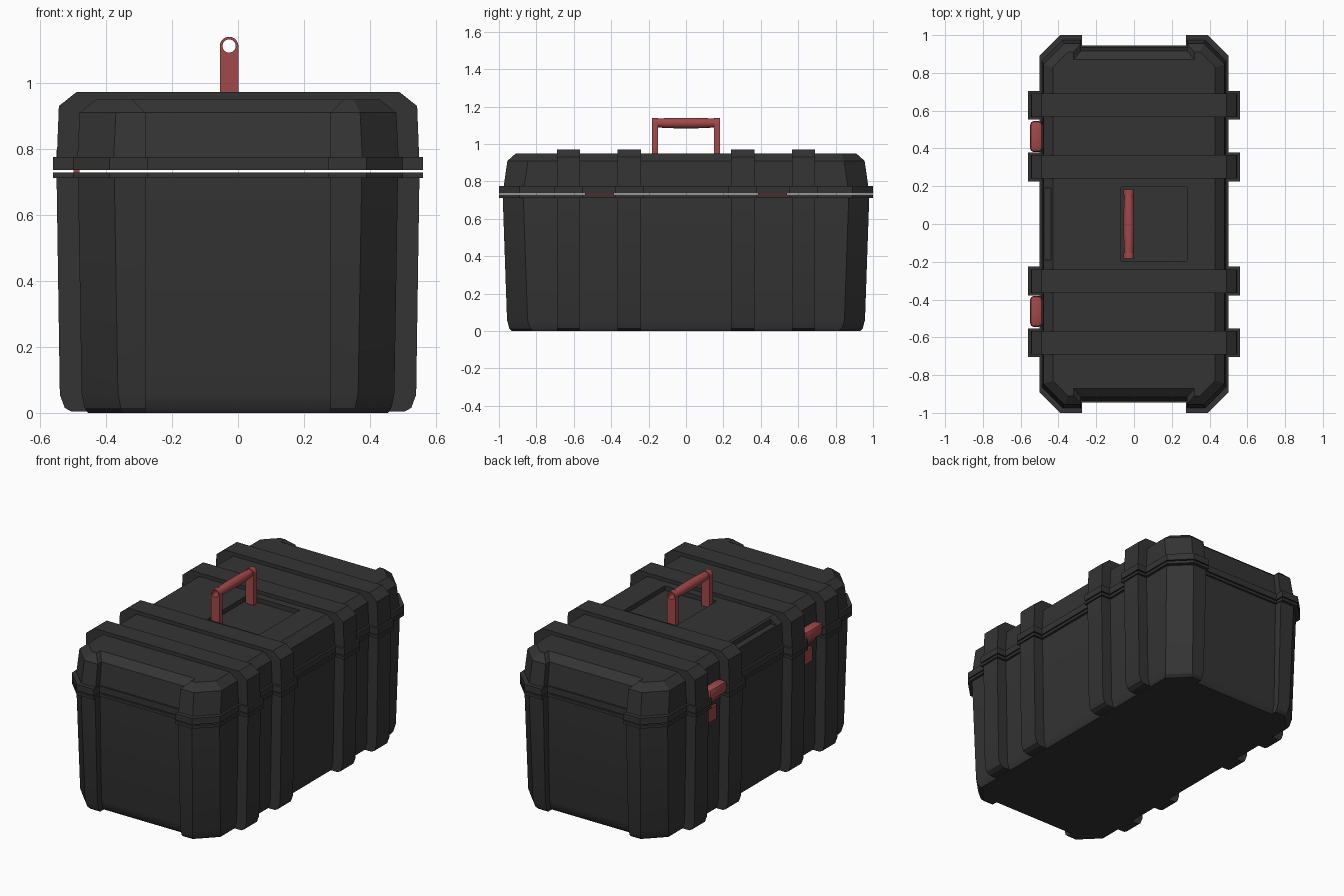
import bpy, bmesh, math

if "Cube" in bpy.data.objects:
    bpy.data.objects.remove(bpy.data.objects["Cube"])


def material(name, rgb):
    m = bpy.data.materials.new(name)
    m.diffuse_color = (*rgb, 1)
    m.use_nodes = True
    m.node_tree.nodes["Principled BSDF"].inputs["Base Color"].default_value = m.diffuse_color
    return m


BLACK = material("black_plastic", (0.034, 0.034, 0.034))
RED = material("red_plastic", (0.36, 0.065, 0.065))


def finish(name, bm, mat):
    bmesh.ops.recalc_face_normals(bm, faces=bm.faces[:])
    me = bpy.data.meshes.new(name)
    bm.to_mesh(me)
    bm.free()
    me.materials.append(mat)
    ob = bpy.data.objects.new(name, me)
    bpy.context.collection.objects.link(ob)
    return ob


def loft(name, rings, mat=BLACK):
    """Skin a stack of equal-length rings and cap both ends."""
    bm = bmesh.new()
    vs = [[bm.verts.new(p) for p in r] for r in rings]
    n = len(rings[0])
    for a, b in zip(vs, vs[1:]):
        for i in range(n):
            j = (i + 1) % n
            bm.faces.new((a[i], a[j], b[j], b[i]))
    bm.faces.new(vs[0])
    bm.faces.new(vs[-1])
    return finish(name, bm, mat)


def outline(z, w, l, m, ix, c=0.11):
    """Case plan: chamfered corner blocks with a recessed middle on both ends."""
    q = [(w, l - c), (w - c, l), (ix, l), (ix, m)]
    pts = q + [(-x, y) for x, y in q[::-1]]
    pts += [(-x, -y) for x, y in pts]
    return [(x, y, z) for x, y in pts]


def slab(name, half, y0, y1):
    """Extrude along y a profile given as its right half (x, z)."""
    prof = half + [(-x, z) for x, z in half[::-1]]
    return loft(name, [[(x, y, z) for x, z in prof] for y in (y0, y1)])


def box(name, lo, hi, mat, bevel=0):
    bm = bmesh.new()
    bmesh.ops.create_cube(bm, size=1)
    for v in bm.verts:
        v.co = [(a + b) / 2 + t * (b - a) for a, b, t in zip(lo, hi, v.co)]
    if bevel:
        bmesh.ops.bevel(bm, geom=bm.edges[:], offset=bevel, segments=2,
                        profile=0.5, affect='EDGES')
    return finish(name, bm, mat)


def cut(ob, lo, hi):
    cutter = box("cutter", lo, hi, BLACK)
    cutter.hide_render = True
    mod = ob.modifiers.new("cut", 'BOOLEAN')
    mod.operation, mod.solver, mod.object = 'DIFFERENCE', 'EXACT', cutter
    bpy.context.view_layer.objects.active = ob
    bpy.ops.object.modifier_apply(modifier=mod.name)
    bpy.data.objects.remove(cutter)


# Tub, lid and the two rims, with the open seam between them
loft("tub", [outline(0, 0.455, 0.93, 0.895, 0.28),
             outline(0.015, 0.465, 0.945, 0.907, 0.28),
             outline(0.06, 0.474, 0.957, 0.918, 0.28),
             outline(0.72, 0.485, 0.98, 0.932, 0.28)])
loft("tub_rim", [outline(z, 0.5, 1.0, 0.945, 0.275) for z in (0.712, 0.729)])
loft("lid_rim", [outline(z, 0.5, 1.0, 0.945, 0.275) for z in (0.736, 0.775)])
lid = loft("lid", [outline(0.75, 0.488, 0.978, 0.938, 0.28),
                   outline(0.91, 0.48, 0.955, 0.917, 0.28),
                   outline(0.95, 0.43, 0.91, 0.87, 0.32, 0.08)])

# Handle well in the lid top and finger ledge on the left lid edge
cut(lid, (-0.07, -0.195, 0.922), (0.28, 0.195, 1.1))
cut(lid, (-0.7, -0.19, 0.912), (-0.44, 0.19, 1.1))

# Four straps wrapping tub, rims and lid
for k, (a, b) in enumerate([(-0.69, -0.567), (-0.365, -0.24),
                            (0.24, 0.365), (0.567, 0.69)]):
    slab(f"tub_strap_{k}", [(0.505, 0.004), (0.525, 0.015), (0.54, 0.055),
                            (0.55, 0.72)], a, b)
    # two thin plates per side keep the handle well clear
    slab(f"lid_strap_{k}", [(0.55, 0.75), (0.543, 0.93), (0.49, 0.972)], a, b)
    for part, z0, z1 in (("tub", 0.712, 0.729), ("lid", 0.736, 0.775)):
        slab(f"{part}_rim_strap_{k}", [(0.56, z0), (0.56, z1)],
             a - 0.014, b + 0.014)

# Latches on the left side: knob, hidden arm and catch
for k, y in enumerate((-0.463, 0.463)):
    box(f"latch_knob_{k}", (-0.55, y - 0.082, 0.742), (-0.485, y + 0.082, 0.815),
        RED, 0.02)
    box(f"latch_arm_{k}", (-0.498, y - 0.078, 0.70), (-0.48, y + 0.078, 0.77), RED)
    box(f"latch_catch_{k}", (-0.497, y - 0.05, 0.58), (-0.46, y + 0.05, 0.665), RED)

# Carry handle: two pierced posts and a hollow barrel grip
HX, HZ, R, HOLE, N = -0.027, 1.112, 0.028, 0.02, 32


def tube(name, rings):
    """Closed skin through rings that loop from outside to inside."""
    bm = bmesh.new()
    vs = [[bm.verts.new(p) for p in r] for r in rings]
    for a, b in zip(vs, vs[1:] + vs[:1]):
        for i in range(N):
            j = (i + 1) % N
            bm.faces.new((a[i], a[j], b[j], b[i]))
    return finish(name, bm, RED)


def circle(r, y, base=None):
    pts = []
    for i in range(N):
        t = 2 * math.pi * i / N
        z = HZ + r * math.sin(t)
        if base is not None and i > N // 2:
            z = base
        x = HX + r * math.cos(t)
        if base is not None and i in (N // 2 + 1, N - 1):
            x = HX + math.copysign(r, math.cos(t))
        pts.append((x, y, z))
    return pts


for side, y0, y1 in (("front", -0.182, -0.15), ("back", 0.15, 0.182)):
    tube(f"handle_post_{side}", [circle(R, y0, 0.92), circle(R, y1, 0.92),
                                 circle(HOLE, y1), circle(HOLE, y0)])
grip = [(-0.152, 0.023), (-0.11, 0.0265), (-0.05, 0.028),
        (0.05, 0.028), (0.11, 0.0265), (0.152, 0.023)]
grip_ob = tube("handle_grip", [circle(r, y) for y, r in grip]
               + [circle(HOLE, 0.152), circle(HOLE, -0.152)])

# Smooth only the shallow angles
bpy.ops.object.select_all(action='DESELECT')
for ob in bpy.context.collection.objects:
    ob.select_set(True)
bpy.context.view_layer.objects.active = grip_ob
bpy.ops.object.shade_smooth_by_angle(angle=math.radians(28))
